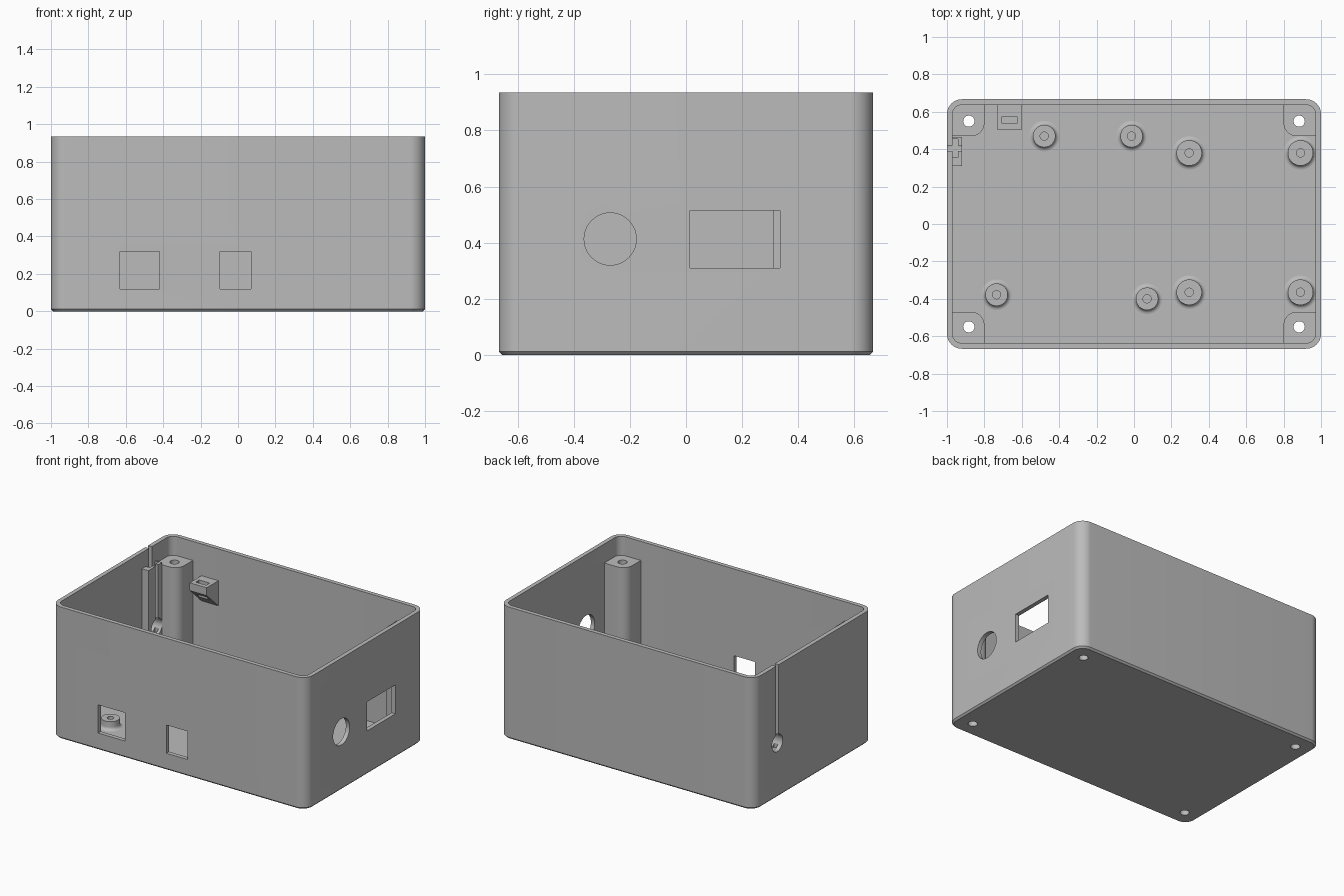
import bpy, bmesh
from math import pi, sin, cos
from mathutils import Matrix

old = bpy.data.objects.get("Cube")
if old:
    bpy.data.objects.remove(old, do_unlink=True)

grey = bpy.data.materials.new("plain grey plastic")
grey.use_nodes = True
GREY = (0.5, 0.5, 0.5, 1)
grey.diffuse_color = GREY
grey.node_tree.nodes["Principled BSDF"].inputs["Base Color"].default_value = GREY

W, D, H = 1.0, 0.667, 0.935      # half width, half depth, height
WALL, FLOOR, R = 0.03, 0.03, 0.08


def finish(name, bm):
    bmesh.ops.remove_doubles(bm, verts=bm.verts, dist=1e-5)
    bmesh.ops.recalc_face_normals(bm, faces=bm.faces)
    mesh = bpy.data.meshes.new(name)
    bm.to_mesh(mesh)
    bm.free()
    mesh.materials.append(grey)
    ob = bpy.data.objects.new(name, mesh)
    bpy.context.collection.objects.link(ob)
    return ob


def outline(x0, x1, y0, y1, radii):
    """Rectangle with one radius per corner, counter-clockwise from x0, y0."""
    pts = []
    corners = [(x0, y0, 1, 1), (x1, y0, -1, 1), (x1, y1, -1, -1), (x0, y1, 1, -1)]
    for i, (x, y, sx, sy) in enumerate(corners):
        r = radii[i]
        if r == 0:
            pts.append((x, y))
            continue
        for k in range(13):
            a = pi + (i + k / 12) * pi / 2
            pts.append((x + sx * r + r * cos(a), y + sy * r + r * sin(a)))
    return pts


def loft(name, layers):
    """Solid through stacked outlines, given as (points, height)."""
    bm = bmesh.new()
    rings = [[bm.verts.new((x, y, z)) for x, y in pts] for pts, z in layers]
    for a, b in zip(rings, rings[1:]):
        for i in range(len(a)):
            j = (i + 1) % len(a)
            bm.faces.new((a[i], a[j], b[j], b[i]))
    bm.faces.new(rings[0][::-1])
    bm.faces.new(rings[-1])
    return finish(name, bm)


def block(name, x0, x1, y0, y1, z0, z1, radii=(0, 0, 0, 0)):
    pts = outline(x0, x1, y0, y1, radii)
    return loft(name, [(pts, z0), (pts, z1)])


def rod(name, centre, r, length, axis):
    bm = bmesh.new()
    turn = Matrix.Rotation(pi / 2, 4, "Y") if axis == "x" else Matrix()
    bmesh.ops.create_cone(bm, cap_ends=True, segments=40, radius1=r, radius2=r,
                          depth=length, matrix=Matrix.Translation(centre) @ turn)
    return finish(name, bm)


def cut(ob, cutters):
    bpy.context.view_layer.objects.active = ob
    for c in cutters:
        m = ob.modifiers.new("cut", "BOOLEAN")
        m.operation, m.solver, m.object = "DIFFERENCE", "EXACT", c
        bpy.ops.object.modifier_apply(modifier=m.name)


# Shell with a chamfered bottom edge
c = 0.012
outer = outline(-W, W, -D, D, [R] * 4)
base = outline(-W + c, W - c, -D + c, D - c, [R - c] * 4)
shell = loft("box_shell", [(base, 0), (outer, c), (outer, H)])
i = WALL
cavity = block("cavity_cutter", -W + i, W - i, -D + i, D - i, FLOOR, 1.2, [R - i] * 4)

# Corner screw posts, rounded towards the middle of the box
parts, screw_holes = [shell], []
corners = [(-1, -1), (1, -1), (1, 1), (-1, 1)]
for n, (sx, sy) in enumerate(corners):
    xs = sorted((sx * 0.8, sx * 0.985))
    ys = sorted((sy * 0.47, sy * 0.652))
    radii = [0] * 4
    radii[n] = radii[(n + 2) % 4] = 0.07
    post = block("corner_post", *xs, *ys, 0.015, 0.80, radii)
    hole = rod("screw_hole_cutter", (sx * 0.883, sy * 0.55, 0.5), 0.03, 2, "z")
    cut(post, [hole])
    parts.append(post)
    screw_holes.append(hole)

# Port, jack and switch openings
openings = [
    block("wide_port_cutter", -0.63, -0.42, -0.8, -0.6, 0.12, 0.32),
    block("narrow_port_cutter", -0.095, 0.07, -0.8, -0.6, 0.12, 0.32),
    block("switch_cutter", 0.9, 1.1, 0.015, 0.335, 0.31, 0.515),
    rod("jack_cutter", (1, -0.27, 0.413), 0.093, 0.2, "x"),
]

# Cable guide inside the right wall, with keyhole slot and strain relief groove
guide = block("cable_guide", -0.985, -0.92, 0.31, 0.465, 0.02, 0.82)
cable = [
    rod("cable_hole_cutter", (-0.98, 0.405, 0.385), 0.06, 0.3, "x"),
    block("cable_slot_cutter", -1.1, -0.85, 0.39, 0.42, 0.385, 1.2),
]
groove = block("groove_cutter", -0.976, -0.94, 0.355, 0.455, 0.32, 1.2)
cut(guide, cable + [groove])
parts.append(guide)

cut(shell, [cavity] + screw_holes + openings + cable)

# Lid clip on the back wall: wedge with a slot in the top
bm = bmesh.new()
side = [(0.505, 0.71), (0.65, 0.71), (0.65, 0.52), (0.505, 0.655)]
face = bm.faces.new([bm.verts.new((-0.733, y, z)) for y, z in side])
new = bmesh.ops.extrude_face_region(bm, geom=[face])["geom"]
bmesh.ops.translate(bm, vec=(0.133, 0, 0),
                    verts=[g for g in new if isinstance(g, bmesh.types.BMVert)])
clip = finish("lid_clip", bm)
clip_slot = block("clip_slot_cutter", -0.707, -0.625, 0.537, 0.575, 0.4, 0.9)
cut(clip, [clip_slot])
parts.append(clip)


# Board standoffs: lathed pegs with a blind hole and a flared foot
def standoff(x, y, r):
    top, bore, flare = 0.09, 0.022, 0.022
    prof = [(0, 0.015), (r + flare, 0.015)]
    for k in range(6):
        a = k / 5 * pi / 2
        prof.append((r + flare * (1 - sin(a)), FLOOR + flare * (1 - cos(a))))
    prof += [(r, top), (bore, top), (bore, 0.035), (0, 0.035)]
    bm = bmesh.new()
    vs = [bm.verts.new((px, 0, pz)) for px, pz in prof]
    es = [bm.edges.new(e) for e in zip(vs, vs[1:])]
    bmesh.ops.spin(bm, geom=vs + es, cent=(0, 0, 0), axis=(0, 0, 1),
                   angle=2 * pi, steps=36)
    ob = finish("board_standoff", bm)
    ob.location = (x, y, 0)
    parts.append(ob)


for x, y in [(-0.48, 0.47), (-0.013, 0.47), (-0.735, -0.378), (0.07, -0.4)]:
    standoff(x, y, 0.06)
for x in (0.295, 0.89):
    for y in (0.38, -0.365):
        standoff(x, y, 0.068)

# Remove cutters, then smooth the round surfaces
for ob in [cavity, groove, clip_slot] + screw_holes + openings + cable:
    bpy.data.objects.remove(ob, do_unlink=True)
bpy.ops.object.select_all(action="DESELECT")
for ob in parts:
    ob.select_set(True)
bpy.context.view_layer.objects.active = shell
bpy.ops.object.shade_smooth_by_angle(angle=pi / 6)
